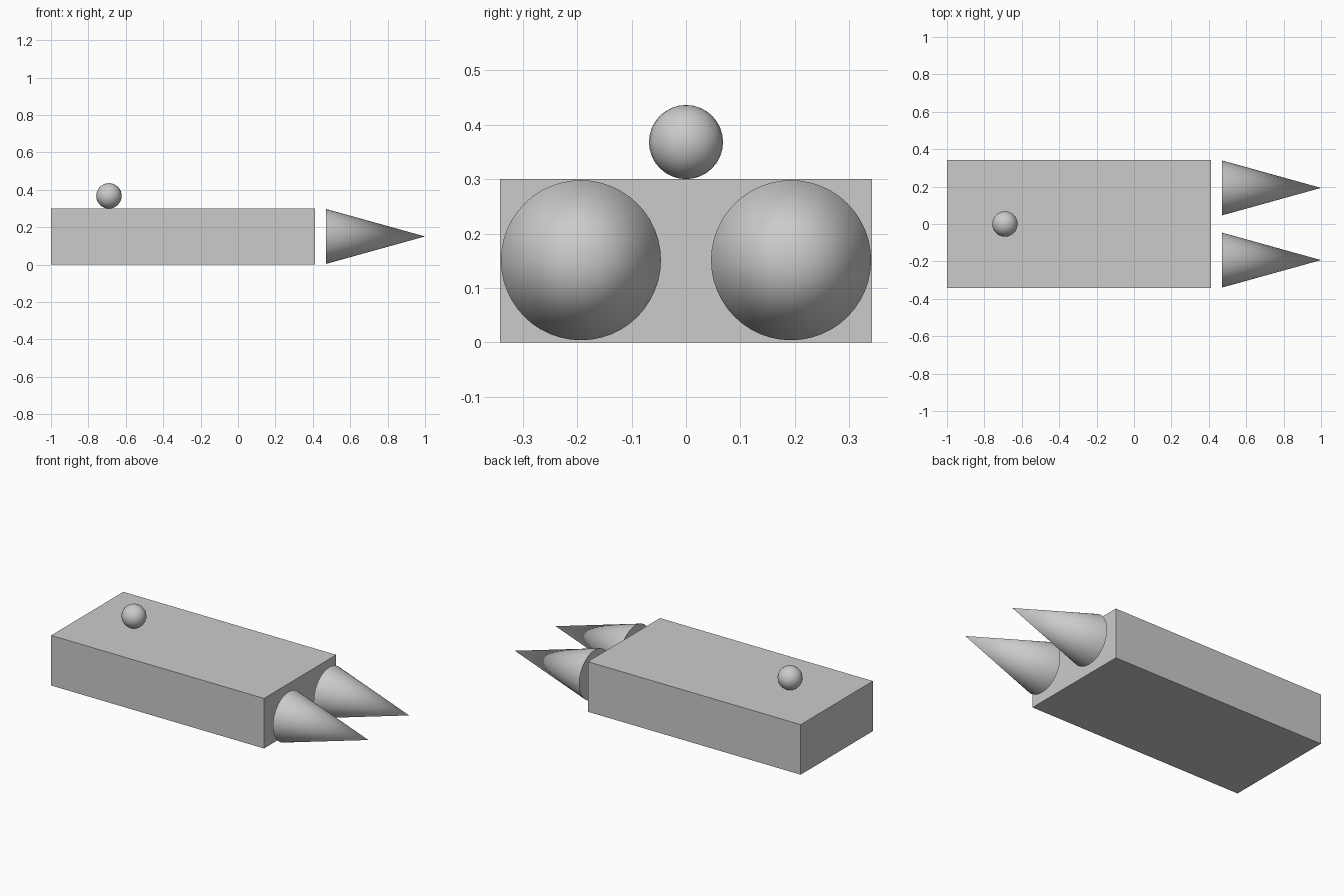
import bpy
import math

cube = bpy.data.objects.get("Cube")
if cube:
    bpy.data.objects.remove(cube, do_unlink=True)

# Single plain grey
grey = bpy.data.materials.new("plain_grey")
grey.use_nodes = True
colour = (0.6, 0.6, 0.6, 1)
grey.diffuse_color = colour
grey.node_tree.nodes["Principled BSDF"].inputs["Base Color"].default_value = colour


def finish(name, smooth=True):
    obj = bpy.context.object
    obj.name = name
    obj.data.materials.append(grey)
    if smooth:
        bpy.ops.object.shade_smooth_by_angle(angle=math.radians(40))
    return obj


# Flat rectangular body
bpy.ops.mesh.primitive_cube_add(size=1, location=(-0.294, 0, 0.15))
body = finish("body", smooth=False)
body.scale = (1.412, 0.684, 0.3)

# Small ball resting on the body
bpy.ops.mesh.primitive_uv_sphere_add(segments=24, ring_count=16, radius=0.068,
                                     location=(-0.69, 0, 0.368))
finish("ball")

# Pair of cones pointing along +x, just clear of the body
for side, name in ((1, "back_cone"), (-1, "front_cone")):
    bpy.ops.mesh.primitive_cone_add(vertices=48, radius1=0.147, radius2=0, depth=0.53,
                                    location=(0.735, side * 0.193, 0.151),
                                    rotation=(0, math.pi / 2, 0))
    finish(name)
